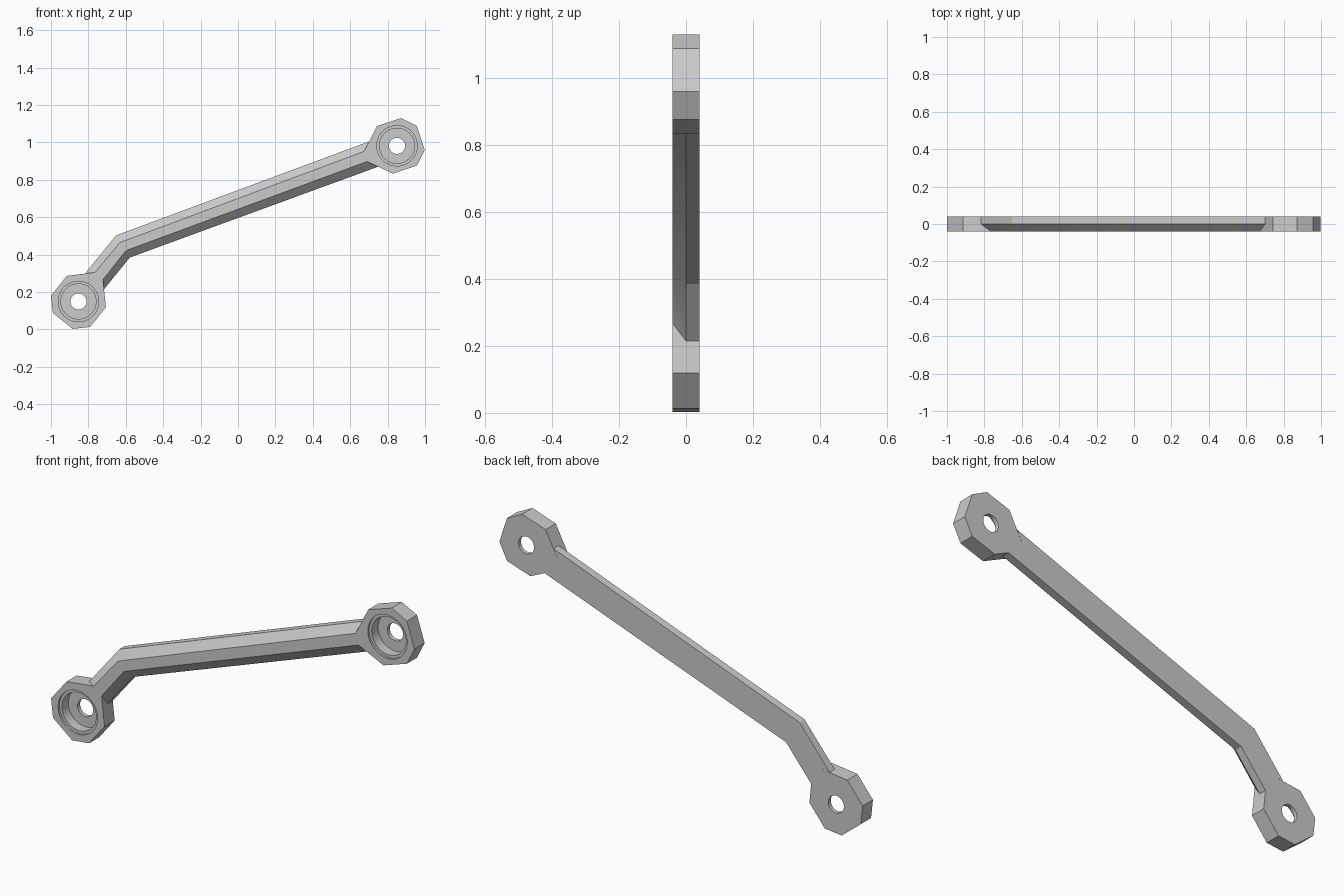
import bpy, bmesh, math
from mathutils import Vector

cube = bpy.data.objects.get("Cube")
if cube:
    bpy.data.objects.remove(cube, do_unlink=True)

FRONT, MID, BACK = -0.04, 0.0, 0.04
SEGMENTS = 48

metal = bpy.data.materials.new("plain grey")
metal.use_nodes = True
GREY = (0.6, 0.6, 0.6, 1.0)
metal.diffuse_color = GREY
metal.node_tree.nodes["Principled BSDF"].inputs["Base Color"].default_value = GREY


def finish(name, bm):
    bmesh.ops.recalc_face_normals(bm, faces=bm.faces)
    mesh = bpy.data.meshes.new(name)
    bm.to_mesh(mesh)
    bm.free()
    mesh.materials.append(metal)
    obj = bpy.data.objects.new(name, mesh)
    bpy.context.collection.objects.link(obj)
    bpy.ops.object.select_all(action='DESELECT')
    obj.select_set(True)
    bpy.context.view_layer.objects.active = obj
    bpy.ops.object.shade_smooth_by_angle(angle=math.radians(30))
    return obj


def ring(bm, points, y):
    return [bm.verts.new((x, y, z)) for x, z in points]


def bridge(bm, a, b):
    n = len(a)
    for i in range(n):
        j = (i + 1) % n
        bm.faces.new((a[i], a[j], b[j], b[i]))


def fill_between(bm, outer, inner):
    edges = [bm.edges.get((loop[i - 1], loop[i]))
             for loop in (outer, inner) for i in range(len(loop))]
    bmesh.ops.triangle_fill(bm, use_beauty=True, edges=edges,
                            normal=Vector((0, 1, 0)))


# Eight-sided end with a stepped round recess and a through hole;
# two of its corners are pulled out to meet the arm
def make_end(name, cx, cz, turn, pulled):
    bm = bmesh.new()
    outline = []
    for k in range(4):
        for offset in (0, 53.5):
            a = math.radians(turn + offset + 90 * k)
            outline.append((cx + 0.15 * math.cos(a), cz + 0.15 * math.sin(a)))
    for index, point in pulled.items():
        outline[index] = point
    front, back = ring(bm, outline, FRONT), ring(bm, outline, BACK)
    bridge(bm, front, back)

    # radius and depth of each step of the recess
    steps = [(0.108, FRONT), (0.108, -0.03), (0.094, -0.03),
             (0.094, 0.02), (0.043, 0.02), (0.043, BACK)]
    loops = []
    for r, y in steps:
        angles = [math.tau * i / SEGMENTS for i in range(SEGMENTS)]
        loops.append(ring(bm, [(cx + r * math.cos(a), cz + r * math.sin(a))
                               for a in angles], y))
    for a, b in zip(loops, loops[1:]):
        bridge(bm, a, b)
    fill_between(bm, front, loops[0])
    fill_between(bm, back, loops[-1])
    return finish(name, bm)


# Lines of the bent arm in x and z: lower end, elbow, upper end
top_outer = [(-0.818, 0.299), (-0.652, 0.503), (0.70, 1.005)]
top_inner = [(-0.765, 0.305), (-0.631, 0.465), (0.674, 0.952)]
low_inner = [(-0.722, 0.267), (-0.599, 0.422), (0.69, 0.898)]
low_outer = [(-0.717, 0.214), (-0.578, 0.385), (0.754, 0.872)]

make_end("lower_end", -0.853, 0.15, 24.5,
         {0: low_inner[0], 1: top_inner[0]})
make_end("upper_end", 0.85, 0.982, -8.5,
         {4: top_inner[2], 5: low_inner[2]})

# Bent arm with chamfered front edges, swept from end to end
section = [(top_inner, FRONT), (top_outer, MID), (top_outer, BACK),
           (top_inner, BACK), (low_inner, BACK), (low_outer, BACK),
           (low_outer, MID), (low_inner, FRONT)]
bm = bmesh.new()
loops = [[bm.verts.new((line[i][0], y, line[i][1])) for line, y in section]
         for i in range(3)]
for a, b in zip(loops, loops[1:]):
    bridge(bm, a, b)
finish("bent_arm", bm)
